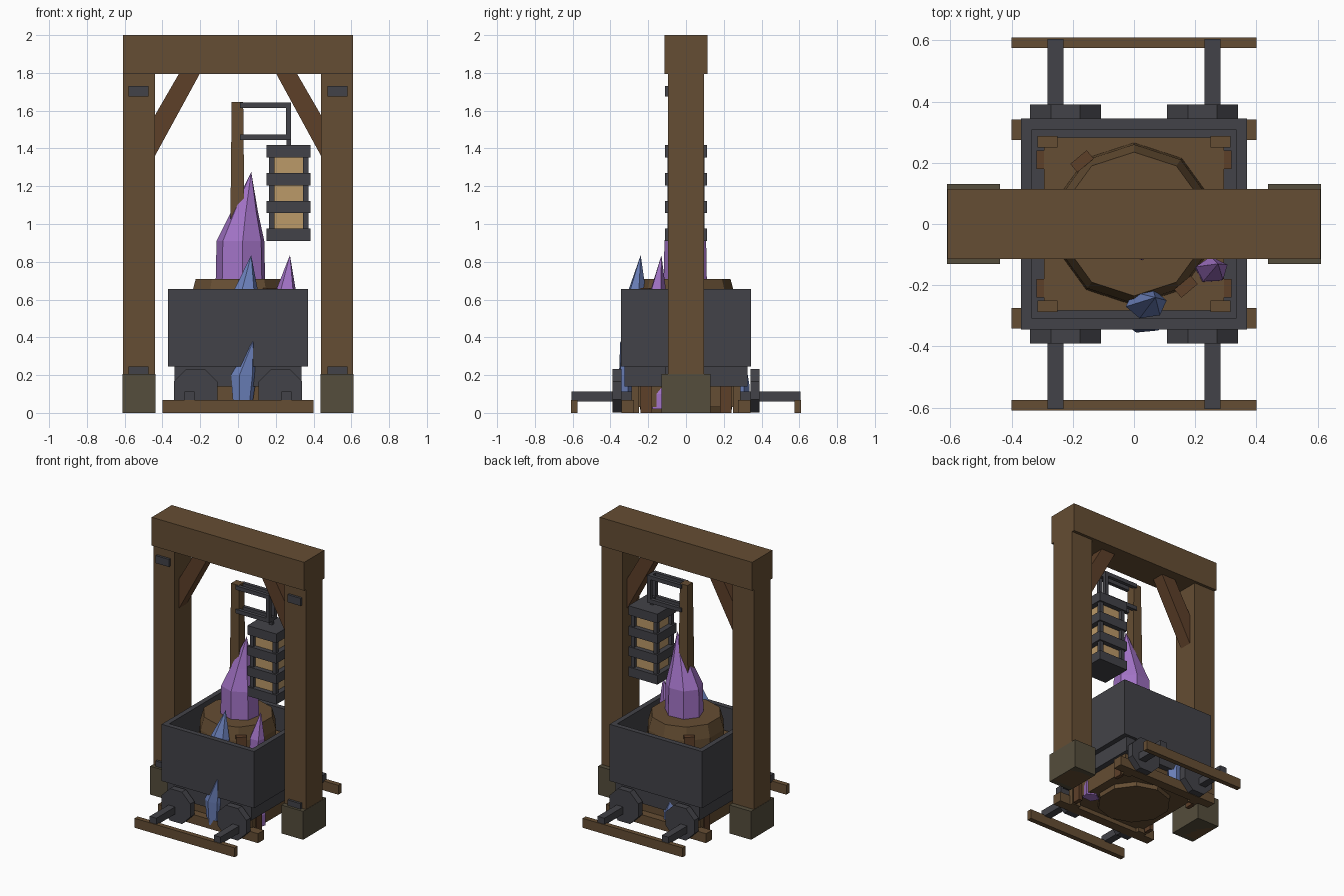
import bpy, bmesh, math
from mathutils import Vector, Matrix

if "Cube" in bpy.data.objects:
    bpy.data.objects.remove(bpy.data.objects["Cube"])


def mat(name, rgb):
    m = bpy.data.materials.new(name)
    m.diffuse_color = (*rgb, 1)
    m.use_nodes = True
    m.node_tree.nodes["Principled BSDF"].inputs["Base Color"].default_value = m.diffuse_color
    return m


WOOD = mat("wood", (0.13, 0.075, 0.033))
RED_WOOD = mat("red_wood", (0.11, 0.05, 0.022))
MOSS = mat("footing", (0.09, 0.075, 0.045))
IRON = mat("iron", (0.055, 0.055, 0.065))
PURPLE = mat("purple_crystal", (0.36, 0.17, 0.56))
BLUE = mat("blue_crystal", (0.15, 0.22, 0.5))
GLOW = mat("lantern_glass", (0.5, 0.32, 0.14))


def finish(name, bm, material):
    bmesh.ops.recalc_face_normals(bm, faces=bm.faces)
    me = bpy.data.meshes.new(name)
    bm.to_mesh(me)
    bm.free()
    me.materials.append(material)
    ob = bpy.data.objects.new(name, me)
    bpy.context.collection.objects.link(ob)
    return ob


def box(name, x, y, z, material, turn=0):
    """Box from three (low, high) ranges, optionally turned about its own z."""
    bm = bmesh.new()
    bmesh.ops.create_cube(bm, size=1)
    lo, hi = Vector((x[0], y[0], z[0])), Vector((x[1], y[1], z[1]))
    bm.transform(Matrix.Translation((lo + hi) / 2) @ Matrix.Rotation(turn, 4, 'Z')
                 @ Matrix.Diagonal((*(hi - lo), 1)))
    return finish(name, bm, material)


def span(a, b, s):
    """Range mirrored by sign s."""
    return tuple(sorted((a * s, b * s)))


def loft(name, rings, n, material, phase=0, tip=None, squash=1):
    """Stack n-sided rings (cx, cy, z, r), closed by a cap or a pointed tip."""
    bm = bmesh.new()
    loops = []
    for cx, cy, z, r in rings:
        loops.append([bm.verts.new((cx + r * math.cos(phase + i * math.tau / n),
                                    cy + squash * r * math.sin(phase + i * math.tau / n), z))
                      for i in range(n)])
    for a, b in zip(loops, loops[1:]):
        for i in range(n):
            bm.faces.new((a[i], a[(i + 1) % n], b[(i + 1) % n], b[i]))
    bm.faces.new(loops[0])
    if tip:
        t = bm.verts.new(tip)
        for i in range(n):
            bm.faces.new((loops[-1][i], loops[-1][(i + 1) % n], t))
    else:
        bm.faces.new(loops[-1])
    return finish(name, bm, material)


def prism(name, points, y, material):
    """Extrude an xz profile along y."""
    bm = bmesh.new()
    face = bm.faces.new([bm.verts.new((px, y[0], pz)) for px, pz in points])
    new = bmesh.ops.extrude_face_region(bm, geom=[face])["geom"]
    bmesh.ops.translate(bm, vec=(0, y[1] - y[0], 0),
                        verts=[v for v in new if isinstance(v, bmesh.types.BMVert)])
    return finish(name, bm, material)


# Timber gate
box("gate_beam", (-.61, .61), (-.115, .115), (1.795, 2.0), WOOD)
for s, side in ((-1, "left"), (1, "right")):
    box(f"{side}_gate_post", span(.44, .61, s), (-.095, .095), (.0, 1.8), WOOD)
    box(f"{side}_post_footing", span(.438, .612, s), (-.13, .13), (0, .205), MOSS)
    prism(f"{side}_brace", [(.44 * s, 1.36), (.44 * s, 1.575), (.31 * s, 1.8), (.2 * s, 1.8)],
          (-.045, .045), RED_WOOD)
    for z, end in ((.19, "lower"), (1.675, "upper")):
        box(f"{side}_{end}_plate", span(.475, .58, s), (-.112, -.09), (z, z + .055), IRON)

# Cart tub, hollowed from the top
bm = bmesh.new()
bmesh.ops.create_cube(bm, size=1)
bm.transform(Matrix.Translation((0, 0, .45)) @ Matrix.Diagonal((.74, .69, .41, 1)))
top = max(bm.faces, key=lambda f: f.calc_center_median().z)
bmesh.ops.inset_region(bm, faces=[top], thickness=.052)
new = bmesh.ops.extrude_face_region(bm, geom=[top])["geom"]
bmesh.ops.delete(bm, geom=[top], context='FACES_ONLY')
bmesh.ops.translate(bm, vec=(0, 0, -.36), verts=[v for v in new if isinstance(v, bmesh.types.BMVert)])
finish("cart_tub", bm, IRON)
box("cart_chassis", (-.335, .335), (-.325, .325), (.14, .25), IRON)

# Wheels, axles and rails
for s, side in ((-1, "front"), (1, "back")):
    for t, end in ((-1, "left"), (1, "right")):
        wheel = loft(f"{side}_{end}_wheel", [(0, 0, -.024, .125), (0, 0, .024, .125)], 8, IRON, math.pi / 8)
        wheel.rotation_euler = (math.pi / 2, 0, 0)
        wheel.location = (.224 * t, .366 * s, .118)
    box(f"{side}_rail", (-.4, .4), span(.575, .61, s), (0, .068), WOOD)
    box(f"{side}_sleeper", (-.4, .4), span(.275, .342, s), (0, .068), WOOD)
for t, end in ((-1, "left"), (1, "right")):
    box(f"{end}_axle", span(.23, .283, t), (-.605, .605), (.06, .112), IRON)

# Wooden crate and barrel sitting in the cart
box("crate", (-.295, .295), (-.283, .283), (.03, .5), WOOD)
for s in (-1, 1):
    for t in (-1, 1):
        box("crate_corner", span(.25, .315, s), span(.25, .288, t), (0, .52), WOOD)
        box("crate_slat", span(.29, .318, s), span(.18, .24, t), (0, .5), RED_WOOD)
loft("barrel", [(0, 0, .0, .24), (0, 0, .3, .275), (0, 0, .62, .26), (0, 0, .71, .235)], 10, WOOD, math.pi / 10)
for s in (-1, 1):
    box("barrel_batten", (-.17 * s - .035, -.17 * s + .035), (.205 * s - .018, .205 * s + .018),
        (.45, .66), RED_WOOD, math.radians(40))

# Lantern pole and bracket
loft("lantern_pole", [(-.003, 0, .68, .058), (-.003, 0, 1.645, .043)], 4, WOOD, math.pi / 4)
for z in (1.445, 1.615):
    for y in (-.03, .03):
        box("bracket_arm", (.01, .28), (y - .013, y + .013), (z, z + .028), IRON)
    box("bracket_tie", (.255, .28), (-.043, .043), (z, z + .028), IRON)
for y in (-.03, .03):
    box("bracket_upright", (.255, .28), (y - .013, y + .013), (1.445, 1.643), IRON)
box("lantern_hook", (.256, .28), (-.012, .012), (1.41, 1.47), IRON)

# Caged lantern
C = .268
box("lantern_glass", (C - .078, C + .078), (-.075, .075), (.95, 1.38), GLOW)
for z in (.91, 1.057, 1.205, 1.353):
    box("lantern_band", (C - .116, C + .116), (-.11, .11), (z, z + .066), IRON)
for s in (-1, 1):
    for t in (-1, 1):
        box("lantern_corner", (C + s * .09 - .014, C + s * .09 + .014),
            (t * .085 - .014, t * .085 + .014), (.92, 1.41), IRON)

# Crystals: large one on the barrel with a shoulder, small ones around the cart
loft("main_crystal", [(.015, 0, .68, .135), (.015, 0, .91, .13), (.035, 0, 1.06, .075)], 7,
     PURPLE, .3, (.07, 0, 1.275), .88)
loft("upper_blue_crystal", [(.035, -.26, .5, .055), (.04, -.26, .64, .068)], 6, BLUE, .2,
     (.07, -.24, .835), .75)
loft("upper_purple_crystal", [(.25, -.155, .5, .05), (.255, -.15, .65, .055)], 5, PURPLE, .4,
     (.275, -.13, .835), .8)
loft("lower_front_crystal", [(.025, -.315, .03, .05), (.03, -.315, .2, .07)], 6, BLUE, .2,
     (.08, -.348, .38), .6)
loft("lower_back_crystal", [(-.1, .3, .03, .06), (-.1, .3, .14, .065)], 6, BLUE, .2,
     (-.12, .31, .3), .6)
loft("lower_purple_crystal", [(.25, -.14, .02, .06), (.25, -.14, .1, .06)], 5, PURPLE, .4,
     (.27, -.13, .24), .8)
